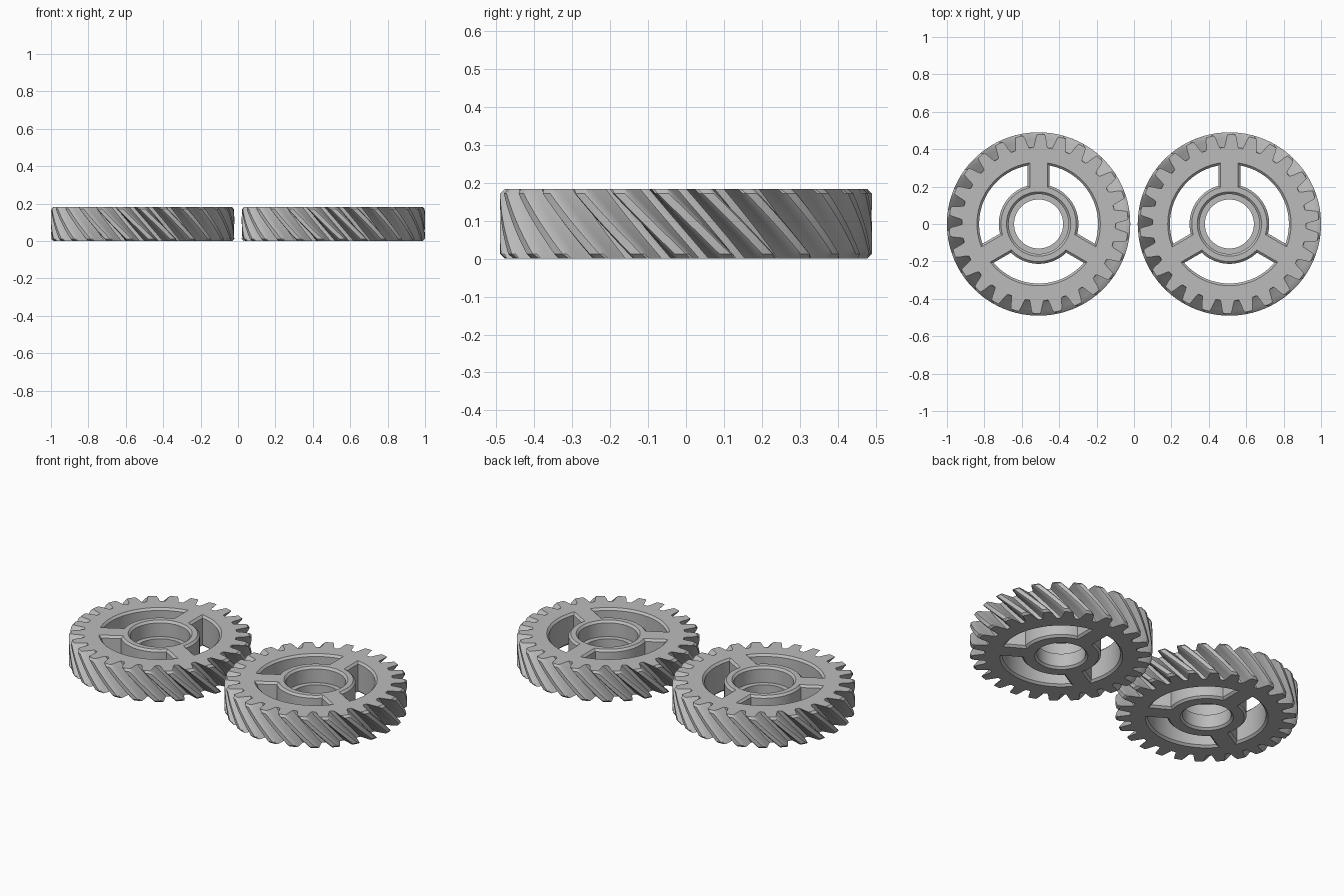
import bpy, bmesh
from math import sin, cos, asin, pi, radians

if "Cube" in bpy.data.objects:
    bpy.data.objects.remove(bpy.data.objects["Cube"], do_unlink=True)

HEIGHT, TIP, ROOT = 0.183, 0.49, 0.41
TEETH, SAMPLES, LEVELS = 26, 16, 14
TWIST = radians(22)
EDGE = 0.012

grey = bpy.data.materials.new("grey_metal")
grey.use_nodes = True
grey.diffuse_color = (0.5, 0.5, 0.5, 1)
grey.node_tree.nodes["Principled BSDF"].inputs["Base Color"].default_value = (0.5, 0.5, 0.5, 1)


def loft(bm, rings):
    """Skin a stack of equal rings and close both ends."""
    rows = [[bm.verts.new(p) for p in ring] for ring in rings]
    for low, high in zip(rows, rows[1:]):
        for i in range(len(low)):
            j = (i + 1) % len(low)
            bm.faces.new((low[i], low[j], high[j], high[i]))
    bm.faces.new(rows[0][::-1])
    bm.faces.new(rows[-1])


def make_object(name, bm):
    bmesh.ops.recalc_face_normals(bm, faces=bm.faces)
    mesh = bpy.data.meshes.new(name)
    bm.to_mesh(mesh)
    bm.free()
    mesh.materials.append(grey)
    obj = bpy.data.objects.new(name, mesh)
    bpy.context.collection.objects.link(obj)
    return obj


def polar(r, a, z):
    return (r * cos(a), r * sin(a), z)


def tooth_radius(phase):
    """Radius across one pitch: flat tip, sloping flank, rounded root."""
    d = abs(phase - 0.5)
    t = min(max((0.39 - d) / 0.25, 0), 1)
    return ROOT + (TIP - ROOT) * t * t * (3 - 2 * t)


def gear_ring(z, limit):
    turn = radians(5.4) + TWIST * (1 - z / HEIGHT)
    count = TEETH * SAMPLES
    return [polar(min(limit, tooth_radius(i % SAMPLES / SAMPLES)),
                  turn + (i / SAMPLES - 0.5) * 2 * pi / TEETH, z)
            for i in range(count)]


def window_ring(z, grow, middle):
    """Opening between two parallel-sided spokes."""
    inner, outer, half = 0.213 - grow, 0.318 + grow, 0.059 - grow
    points = []
    for r, direction in ((outer, 1), (inner, -1)):
        span = pi / 3 - asin(half / r)
        points += [polar(r, middle + direction * span * (k / 12 - 1), z)
                   for k in range(25)]
    return points


# Twisted toothed body with bevelled rims
levels = [(0, TIP - EDGE)]
levels += [(EDGE + (HEIGHT - 2 * EDGE) * k / LEVELS, TIP) for k in range(LEVELS + 1)]
levels += [(HEIGHT, TIP - EDGE)]
body = bmesh.new()
loft(body, [gear_ring(z, limit) for z, limit in levels])
gear = make_object("left_gear", body)

# Bevelled windows and stepped bore
cut = bmesh.new()
for middle in (30, 150, 270):
    loft(cut, [window_ring(z, grow, radians(middle)) for z, grow in
               ((-EDGE, 2 * EDGE), (EDGE, 0), (HEIGHT - EDGE, 0), (HEIGHT + EDGE, 2 * EDGE))])
bore = ((-EDGE, 0.155), (EDGE, 0.131), (0.09, 0.131), (0.09, 0.16),
        (HEIGHT - EDGE, 0.16), (HEIGHT + EDGE, 0.184))
loft(cut, [[polar(r, 2 * pi * i / 64, z) for i in range(64)] for z, r in bore])
cutter = make_object("opening_cutter", cut)
cutter.hide_render = True

mod = gear.modifiers.new("openings", "BOOLEAN")
mod.operation = "DIFFERENCE"
mod.solver = "EXACT"
mod.object = cutter
bpy.ops.object.select_all(action="DESELECT")
bpy.context.view_layer.objects.active = gear
gear.select_set(True)
bpy.ops.object.modifier_apply(modifier=mod.name)
bpy.data.objects.remove(cutter, do_unlink=True)
bpy.ops.object.shade_smooth_by_angle(angle=radians(30))

# Matching pair side by side
gear.location.x = 0.51
twin = gear.copy()
twin.name = "right_gear"
twin.location.x = -0.51
bpy.context.collection.objects.link(twin)
